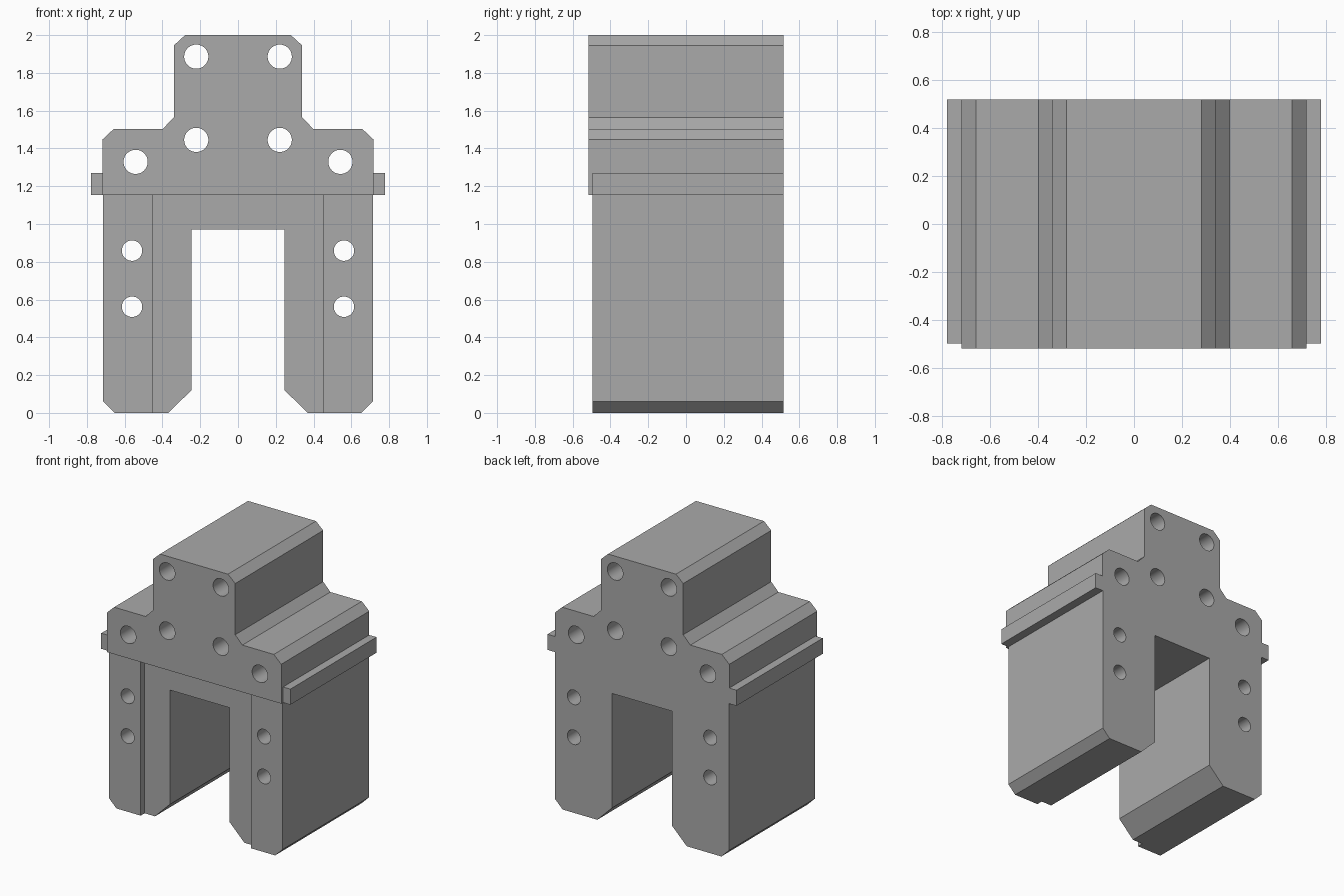
import bpy
import bmesh
from math import pi, radians

old = bpy.data.objects.get("Cube")
if old:
    bpy.data.objects.remove(old, do_unlink=True)

FRONT, BACK = -0.517, 0.517
LEG_TOP = 1.154

steel = bpy.data.materials.new("plain grey")
steel.use_nodes = True
grey = (0.4, 0.4, 0.4, 1)
steel.diffuse_color = grey
steel.node_tree.nodes["Principled BSDF"].inputs["Base Color"].default_value = grey


def extrude_profile(name, points, y0, y1):
    """Extrude an x-z outline from y0 to y1."""
    bm = bmesh.new()
    face = bm.faces.new([bm.verts.new((x, y0, z)) for x, z in points])
    moved = bmesh.ops.extrude_face_region(bm, geom=[face])["geom"]
    verts = [v for v in moved if isinstance(v, bmesh.types.BMVert)]
    bmesh.ops.translate(bm, verts=verts, vec=(0, y1 - y0, 0))
    bmesh.ops.recalc_face_normals(bm, faces=bm.faces)
    mesh = bpy.data.meshes.new(name)
    bm.to_mesh(mesh)
    bm.free()
    obj = bpy.data.objects.new(name, mesh)
    bpy.context.collection.objects.link(obj)
    return obj


def box(name, x0, x1, y0, y1, z0, z1):
    return extrude_profile(name, [(x0, z0), (x1, z0), (x1, z1), (x0, z1)], y0, y1)


def cut(target, cutter):
    """Subtract the cutter from the target and discard it."""
    cutter.hide_render = True
    mod = target.modifiers.new("cut", "BOOLEAN")
    mod.operation = "DIFFERENCE"
    mod.solver = "EXACT"
    mod.object = cutter
    bpy.context.view_layer.objects.active = target
    bpy.ops.object.modifier_apply(modifier=mod.name)
    bpy.data.objects.remove(cutter, do_unlink=True)


# Stepped body with side rails and two chamfered legs
half = [(0.28, 2), (0.339, 1.946), (0.339, 1.565), (0.398, 1.504),
        (0.657, 1.504), (0.718, 1.447), (0.718, 1.27), (0.778, 1.27),
        (0.778, LEG_TOP), (0.714, LEG_TOP), (0.714, 0.06), (0.653, 0),
        (0.368, 0), (0.245, 0.122), (0.245, 0.972)]
outline = half + [(-x, z) for x, z in reversed(half)]
body = extrude_profile("bracket_body", outline, FRONT, BACK)
body.data.materials.append(steel)

# Front of the legs set back, the inner part deeper
cut(body, box("leg_front_cutter", -1, 1, -1, -0.496, -1, LEG_TOP))
cut(body, box("inner_leg_cutter", -0.453, 0.453, -1, -0.45, -1, LEG_TOP))

# Front ends of the side rails set back
for side in (-1, 1):
    x0, x1 = sorted((side * 0.718, side))
    cut(body, box("rail_end_cutter", x0, x1, -1, -0.496, 1.1, 1.4))

# Bolt holes right through, mirrored left and right
BIG, SMALL = 0.064, 0.054
holes = [(0.221, 1.886, BIG), (0.221, 1.445, BIG), (0.542, 1.329, BIG),
         (0.561, 0.859, SMALL), (0.561, 0.562, SMALL)]
for x, z, radius in holes:
    for side in (-1, 1):
        bpy.ops.mesh.primitive_cylinder_add(
            vertices=48, radius=radius, depth=3,
            location=(side * x, 0, z), rotation=(pi / 2, 0, 0))
        cut(body, bpy.context.object)

# Smooth hole walls, crisp edges elsewhere
bpy.ops.object.select_all(action="DESELECT")
body.select_set(True)
bpy.context.view_layer.objects.active = body
bpy.ops.object.shade_smooth_by_angle(angle=radians(30))
